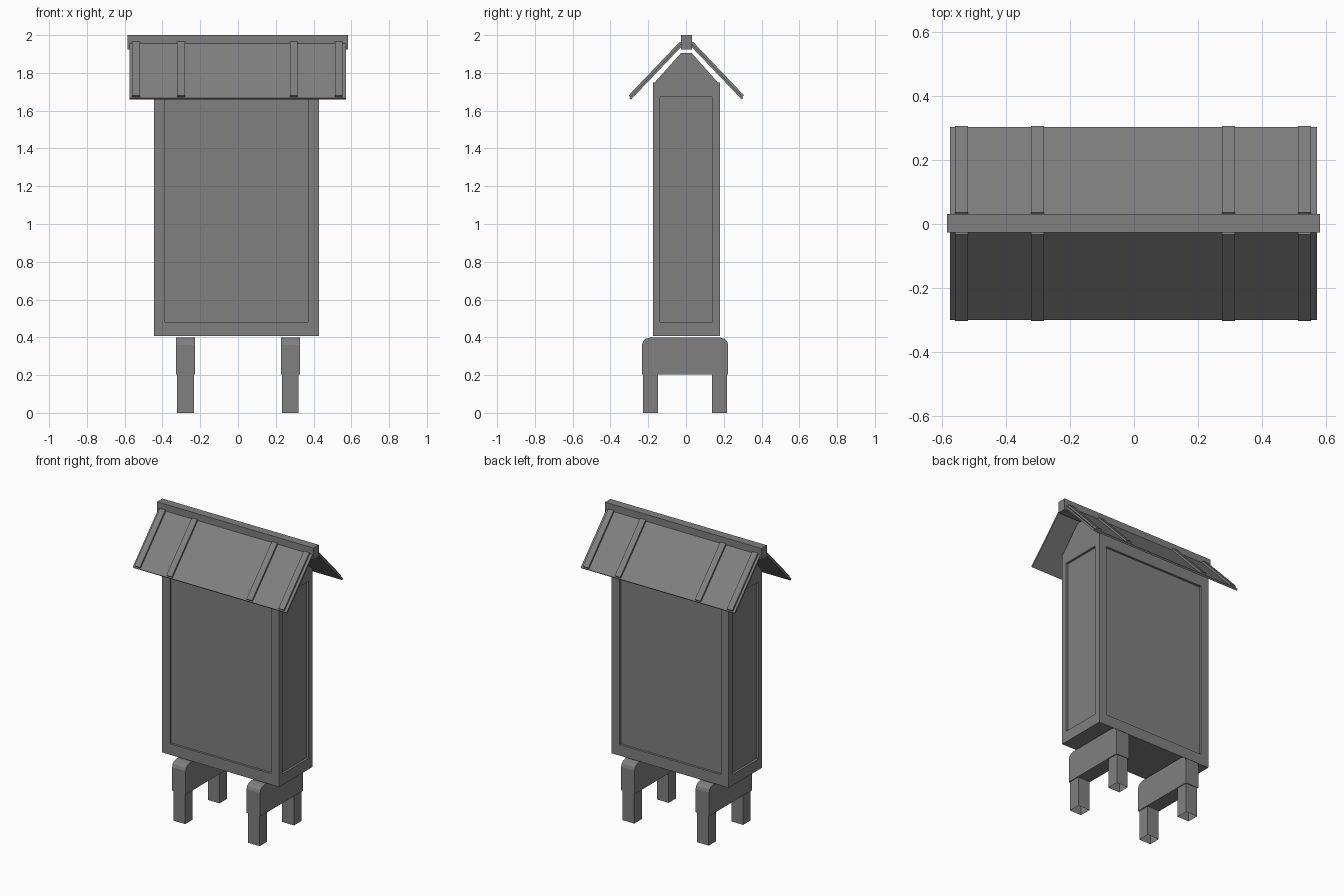
import bpy, bmesh
from mathutils import Vector

if "Cube" in bpy.data.objects:
    bpy.data.objects.remove(bpy.data.objects["Cube"], do_unlink=True)

GREY = (0.216, 0.216, 0.216, 1)
grey = bpy.data.materials.new("plain_grey")
grey.use_nodes = True
grey.diffuse_color = GREY
grey.node_tree.nodes["Principled BSDF"].inputs["Base Color"].default_value = GREY


def finish(name, bm):
    bmesh.ops.recalc_face_normals(bm, faces=bm.faces)
    mesh = bpy.data.meshes.new(name)
    bm.to_mesh(mesh)
    bm.free()
    mesh.materials.append(grey)
    obj = bpy.data.objects.new(name, mesh)
    bpy.context.collection.objects.link(obj)
    return obj


def box(lo, hi):
    """Box between two corners."""
    lo, hi = Vector(lo), Vector(hi)
    bm = bmesh.new()
    bmesh.ops.create_cube(bm, size=1)
    for v in bm.verts:
        v.co = (lo + hi) / 2 + v.co * (hi - lo)
    return bm


def prism(name, profile, x0, x1):
    """Extrude a (y, z) profile along x."""
    bm = bmesh.new()
    face = bm.faces.new([bm.verts.new((x0, y, z)) for y, z in profile])
    new = bmesh.ops.extrude_face_region(bm, geom=[face])["geom"]
    bmesh.ops.translate(bm, vec=(x1 - x0, 0, 0),
                        verts=[g for g in new if isinstance(g, bmesh.types.BMVert)])
    return finish(name, bm)


# Cabinet with a sunken panel on each of its four sides
bm = box((-0.444, -0.175, 0.407), (0.429, 0.18, 1.75))
bm.normal_update()
sides = [f for f in bm.faces if abs(f.normal.z) < 0.5]
bmesh.ops.inset_individual(bm, faces=sides, thickness=0.02)
panel_lo, panel_hi = Vector((-0.386, -0.138, 0.481)), Vector((0.37, 0.14, 1.672))
for f in sides:
    mid = f.calc_center_median()
    flat = 0 if abs(f.normal.x) > 0.5 else 1
    for v in f.verts:
        for axis in {0, 1, 2} - {flat}:
            v.co[axis] = (panel_lo if v.co[axis] < mid[axis] else panel_hi)[axis]
bmesh.ops.inset_individual(bm, faces=sides, thickness=0, depth=-0.015)
finish("cabinet", bm)

# Gable block under the roof
prism("gable", [(-0.165, 1.75), (0.168, 1.75), (0.03, 1.905), (-0.027, 1.905)],
      -0.444, 0.429)

# Ridge beam
finish("ridge_beam", box((-0.585, -0.026, 1.923), (0.582, 0.031, 2)))

# Roof slopes with battens; the back is the front mirrored
along = Vector((0.69, 0.724))
out = Vector((-0.724, 0.69))
eave = Vector((-0.3, 1.667))


def slab(name, side, start, length, low, high, x0, x1):
    corners = [eave + along * a + out * h for a, h in
               ((start, low), (length, low), (length, high), (start, high))]
    prism(name, [(c.x if side == "front" else 0.004 - c.x, c.y) for c in corners], x0, x1)


for side in ("front", "back"):
    slab(side + "_roof", side, 0, 0.4, -0.012, 0, -0.575, 0.572)
    for i, x in enumerate((-0.56, -0.322, 0.275, 0.513)):
        slab(f"{side}_batten_{i + 1}", side, 0.008, 0.4, 0, 0.012, x, x + 0.041)

# Two trestles: a rounded crossbar on open-bottomed feet
half = [(0.228, 0.202), (0.228, 0.36), (0.222, 0.38), (0.208, 0.393), (0.18, 0.4)]
bar = [(y - 0.005, z) for y, z in half] + [(-y - 0.005, z) for y, z in reversed(half)]
for side, x in (("right", -0.278), ("left", 0.277)):
    prism(side + "_crossbar", bar, x - 0.05, x + 0.05)
    for end, y in (("front", -0.188), ("back", 0.178)):
        bm = box((x - 0.044, y - 0.04, 0), (x + 0.044, y + 0.04, 0.202))
        bm.normal_update()
        bmesh.ops.delete(bm, geom=[f for f in bm.faces if f.normal.z < -0.5],
                         context="FACES_ONLY")
        finish(f"{side}_{end}_foot", bm)
